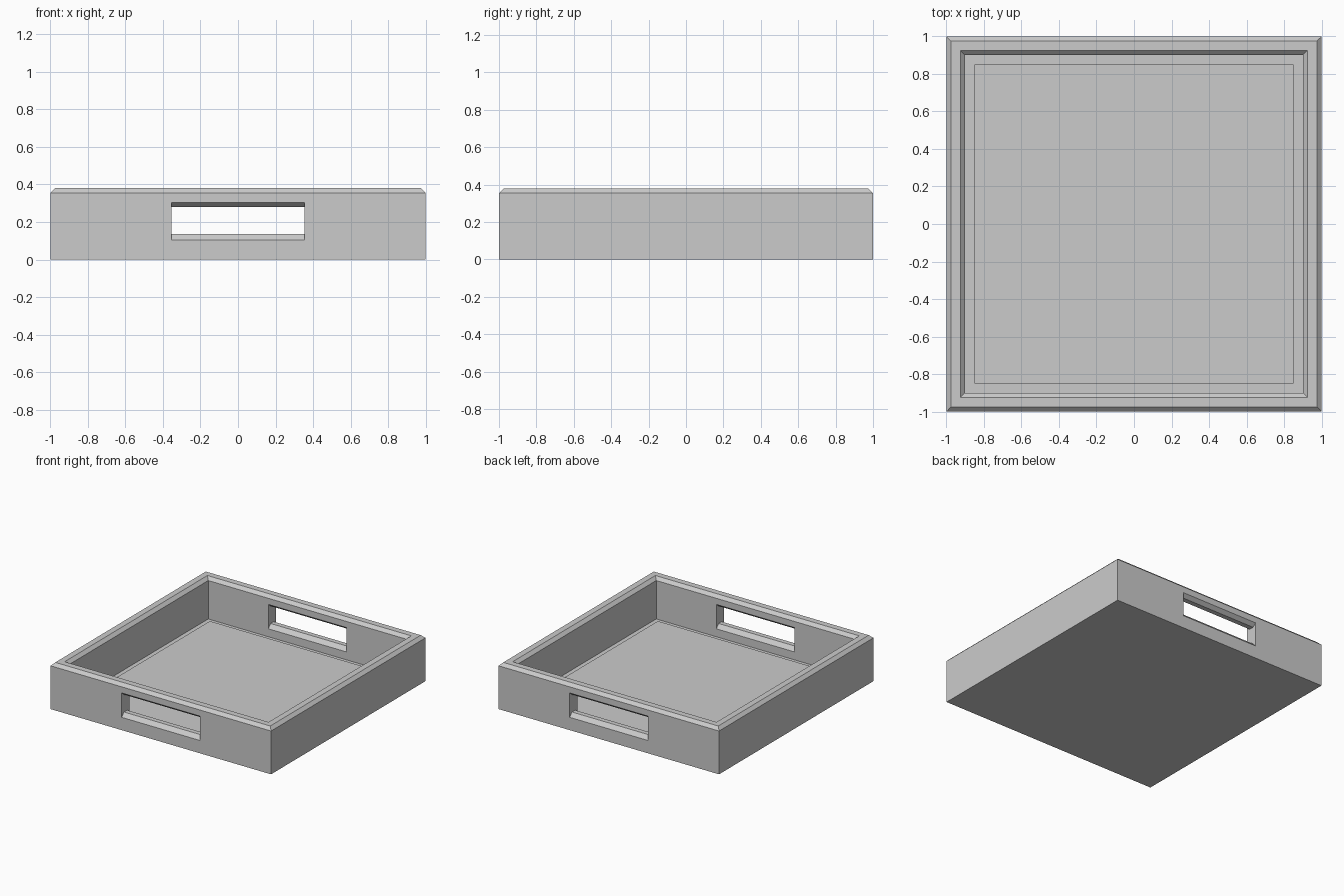
import bpy, bmesh

if "Cube" in bpy.data.objects:
    bpy.data.objects.remove(bpy.data.objects["Cube"])


def make_object(name, bm):
    bmesh.ops.recalc_face_normals(bm, faces=bm.faces)
    mesh = bpy.data.meshes.new(name)
    bm.to_mesh(mesh)
    bm.free()
    ob = bpy.data.objects.new(name, mesh)
    bpy.context.collection.objects.link(ob)
    return ob


def square_stack(name, profile):
    """Solid made of square loops (half width, z), capped at both ends."""
    bm = bmesh.new()
    rings = [[bm.verts.new((sx * r, sy * r, z))
              for sx, sy in ((-1, -1), (1, -1), (1, 1), (-1, 1))]
             for r, z in profile]
    for a, b in zip(rings, rings[1:]):
        for i in range(4):
            j = (i + 1) % 4
            bm.faces.new((a[i], a[j], b[j], b[i]))
    bm.faces.new(rings[0])
    bm.faces.new(rings[-1])
    return make_object(name, bm)


def handle_cutter(name, side):
    """Prism with a waist, so the slot edges come out chamfered."""
    bottom = [(1.05, .105), (1, .105), (.97, .137), (.93, .137), (.9, .105), (.87, .105)]
    top = [(.87, .305), (.9, .305), (.93, .28), (.97, .28), (1, .305), (1.05, .305)]
    bm = bmesh.new()
    face = bm.faces.new([bm.verts.new((-.355, side * y, z)) for y, z in bottom + top])
    ext = bmesh.ops.extrude_face_region(bm, geom=[face], use_keep_orig=True)
    verts = [v for v in ext['geom'] if isinstance(v, bmesh.types.BMVert)]
    bmesh.ops.translate(bm, verts=verts, vec=(.71, 0, 0))
    return make_object(name, bm)


# Tray body with chamfered rim
tray = square_stack("tray_body", [(1, 0), (1, .355), (.975, .38), (.925, .38),
                                  (.9, .355), (.9, .04)])

# Handle slots in front and back walls
bpy.context.view_layer.objects.active = tray
for name, side in (("front_slot_cutter", -1), ("back_slot_cutter", 1)):
    cutter = handle_cutter(name, side)
    cutter.hide_render = True
    mod = tray.modifiers.new(name, 'BOOLEAN')
    mod.operation = 'DIFFERENCE'
    mod.solver = 'EXACT'
    mod.object = cutter
    bpy.ops.object.modifier_apply(modifier=mod.name)
    bpy.data.objects.remove(cutter)

# Slightly raised floor panel
square_stack("floor_panel", [(.85, .035), (.85, .055)])
